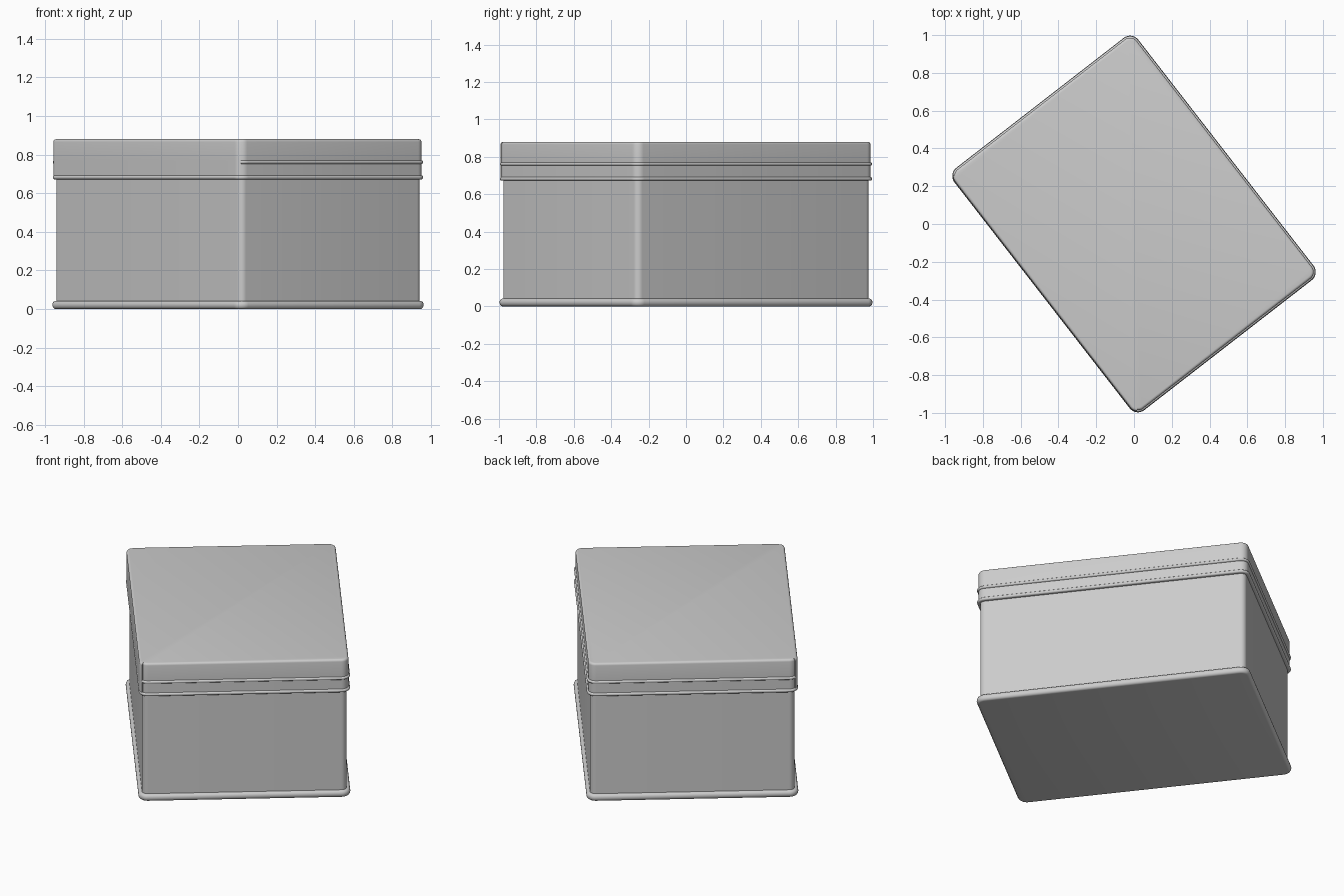
import bpy, bmesh, math

if "Cube" in bpy.data.objects:
    bpy.data.objects.remove(bpy.data.objects["Cube"])

A, B, R = 0.757, 0.561, 0.055      # corner-centre half sizes and outer corner radius
TURN = math.radians(-52.2)         # the tin stands turned on the ground
SEG = 8


def ring(offset, panel=None):
    """Rounded rectangle; the -y side can have its own offset, stepping at mid-corner."""
    panel = offset if panel is None else panel
    pts = []
    for i, (sx, sy) in enumerate([(1, 1), (-1, 1), (-1, -1), (1, -1)]):
        for k in range(SEG + 1):
            ang = math.pi / 2 * (i + k / SEG)
            mid = 2 * k == SEG
            if i == 2:
                radii = [offset, panel] if mid else [offset if 2 * k < SEG else panel]
            elif i == 3:
                radii = [panel, offset] if mid else [panel if 2 * k < SEG else offset]
            else:
                radii = [offset]
            for d in radii:
                pts.append((sx * A + (R + d) * math.cos(ang),
                            sy * B + (R + d) * math.sin(ang)))
    return pts


def loft(name, profile):
    """profile rows: z, offset, optional offset of the plain side"""
    bm = bmesh.new()
    rings = [[bm.verts.new((x, y, row[0])) for x, y in ring(*row[1:])] for row in profile]
    n = len(rings[0])
    for lo, hi in zip(rings, rings[1:]):
        for i in range(n):
            j = (i + 1) % n
            bm.faces.new((lo[i], lo[j], hi[j], hi[i]))
    bm.faces.new(rings[0][::-1])
    bm.faces.new(rings[-1])
    bmesh.ops.remove_doubles(bm, verts=bm.verts, dist=1e-5)
    bmesh.ops.recalc_face_normals(bm, faces=bm.faces)
    me = bpy.data.meshes.new(name)
    bm.to_mesh(me)
    bm.free()
    ob = bpy.data.objects.new(name, me)
    bpy.context.collection.objects.link(ob)
    ob.rotation_euler.z = TURN
    bpy.ops.object.select_all(action='DESELECT')
    ob.select_set(True)
    bpy.context.view_layer.objects.active = ob
    bpy.ops.object.shade_smooth_by_angle(angle=math.radians(35))
    return ob


def bead(z, height, base, out, steps=6):
    """half-round moulding rows"""
    return [(z + height / 2 * (1 - math.cos(math.pi * t / steps)),
             base + (out - base) * math.sin(math.pi * t / steps)) for t in range(steps + 1)]


BODY, LID, LIP, PLAIN = -0.021, -0.011, -0.002, -0.005

# straight-walled container
loft("body", [(0.02, BODY), (0.70, BODY)])

# rolled rim around the floor
loft("base_rim", bead(0.0, 0.042, BODY + 0.004, 0.0, 8))

# lid: lip all round, upper bead on three sides, one plain side
rows = [(z, d) for z, d in bead(0.672, 0.02, LID, LIP)]
rows += [(z, d, PLAIN) for z, d in [(0.692, LID)] + bead(0.752, 0.018, LID, LIP)]
rows += [(0.866, LID, PLAIN)]
for t in range(1, 5):
    a = math.pi / 2 * t / 4
    inset = 0.014 * (1 - math.cos(a))
    rows.append((0.866 + 0.014 * math.sin(a), LID - inset, PLAIN - inset))
loft("lid", rows)
